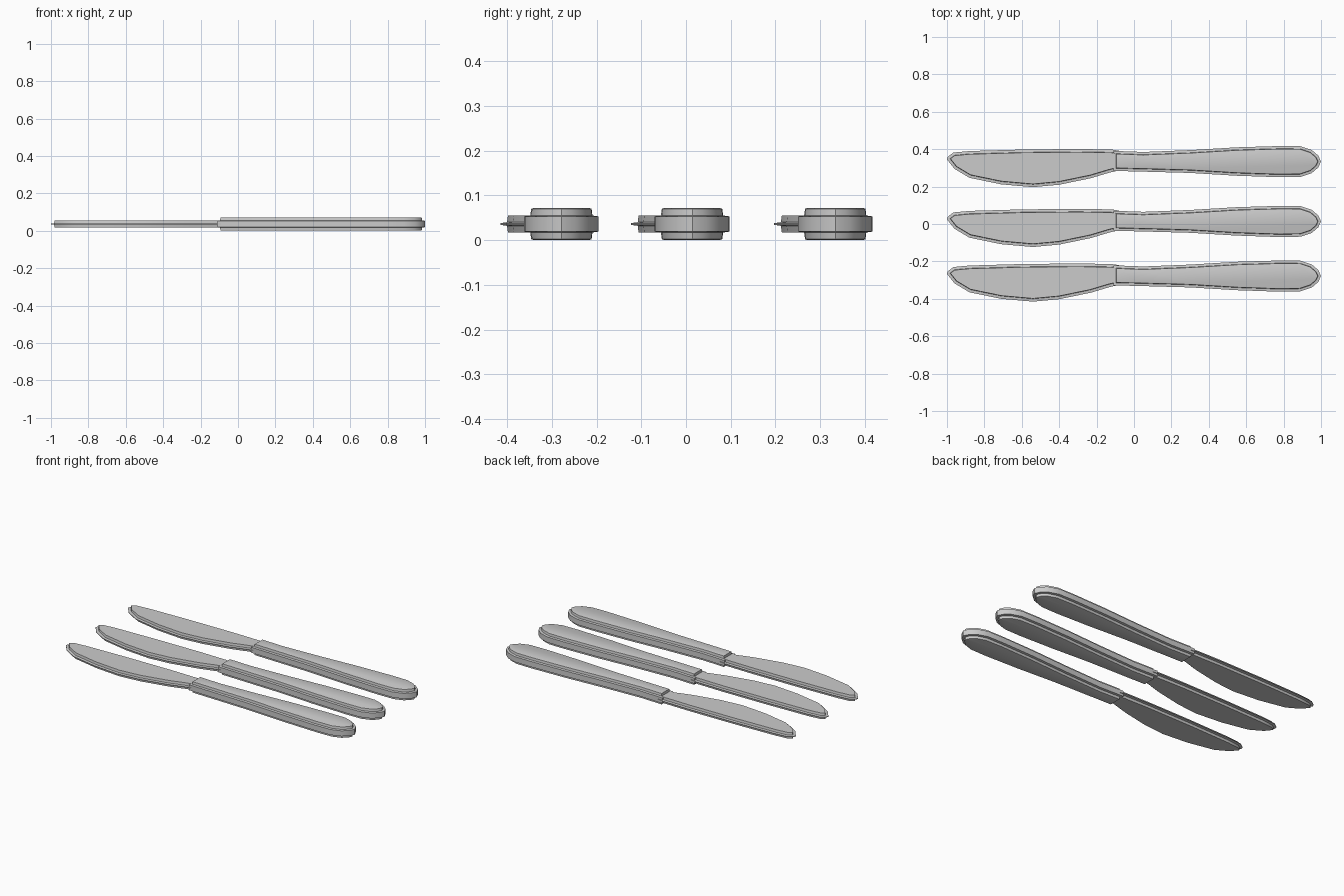
import bpy, bmesh
from mathutils import Vector

if "Cube" in bpy.data.objects:
    bpy.data.objects.remove(bpy.data.objects["Cube"])

ZC = 0.036  # mid-plane height of every knife


def inset(pts, d):
    """Mitred inward offset of a counter-clockwise outline."""
    out, n = [], len(pts)
    for i in range(n):
        a, b, c = (Vector(pts[(i + k) % n]) for k in (-1, 0, 1))
        u, v = (b - a).normalized(), (c - b).normalized()
        n1, n2 = Vector((-u.y, u.x)), Vector((-v.y, v.x))
        m = (n1 + n2).normalized()
        out.append(b + m * d / max(m.dot(n1), 0.6))
    return out


def layered(name, outline, layers, dy):
    """Solid mirrored about its mid-plane; layers are (inset, half height) from rim to face."""
    bm = bmesh.new()
    stack = [(d, -h) for d, h in reversed(layers)] + list(layers)
    rings = [[bm.verts.new((p[0], p[1] + dy, ZC + z)) for p in inset(outline, d)]
             for d, z in stack]
    n = len(outline)
    for r, s in zip(rings, rings[1:]):
        for i in range(n):
            j = (i + 1) % n
            bm.faces.new((r[i], r[j], s[j], s[i]))
    bm.faces.new(rings[0][::-1])
    bm.faces.new(rings[-1])
    bmesh.ops.recalc_face_normals(bm, faces=bm.faces)
    me = bpy.data.meshes.new(name)
    bm.to_mesh(me)
    bm.free()
    ob = bpy.data.objects.new(name, me)
    bpy.context.collection.objects.link(ob)
    bpy.context.view_layer.objects.active = ob
    ob.select_set(True)
    bpy.ops.object.shade_smooth_by_angle(angle=0.6)
    ob.select_set(False)


# Outlines, counter-clockwise seen from above
blade = [(-1, 0.025), (-0.96, -0.025), (-0.88, -0.073), (-0.71, -0.108), (-0.54, -0.123),
         (-0.4, -0.11), (-0.23, -0.075), (-0.13, -0.045), (-0.08, -0.034),
         (-0.08, 0.072), (-0.12, 0.078), (-0.3, 0.081), (-0.6, 0.078), (-0.88, 0.07),
         (-0.965, 0.062), (-0.995, 0.04)]
handle = [(-0.11, -0.036), (0.05, -0.04), (0.3, -0.047), (0.55, -0.062), (0.78, -0.07),
          (0.89, -0.068), (0.95, -0.048), (0.985, -0.018), (1, 0.014),
          (0.985, 0.046), (0.95, 0.076), (0.89, 0.096), (0.78, 0.097), (0.55, 0.09),
          (0.3, 0.075), (0.05, 0.065), (-0.11, 0.071)]

# Three knives side by side: thin cutting rim on blade, stepped rim on handle
for k, dy in enumerate((-0.292, 0, 0.32)):
    layered(f"blade_{k + 1}", blade, [(0, 0.002), (0.015, 0.004), (0.017, 0.019)], dy)
    layered(f"handle_{k + 1}", handle,
            [(0, 0.017), (0.014, 0.019), (0.016, 0.034), (0.022, 0.036)], dy)
